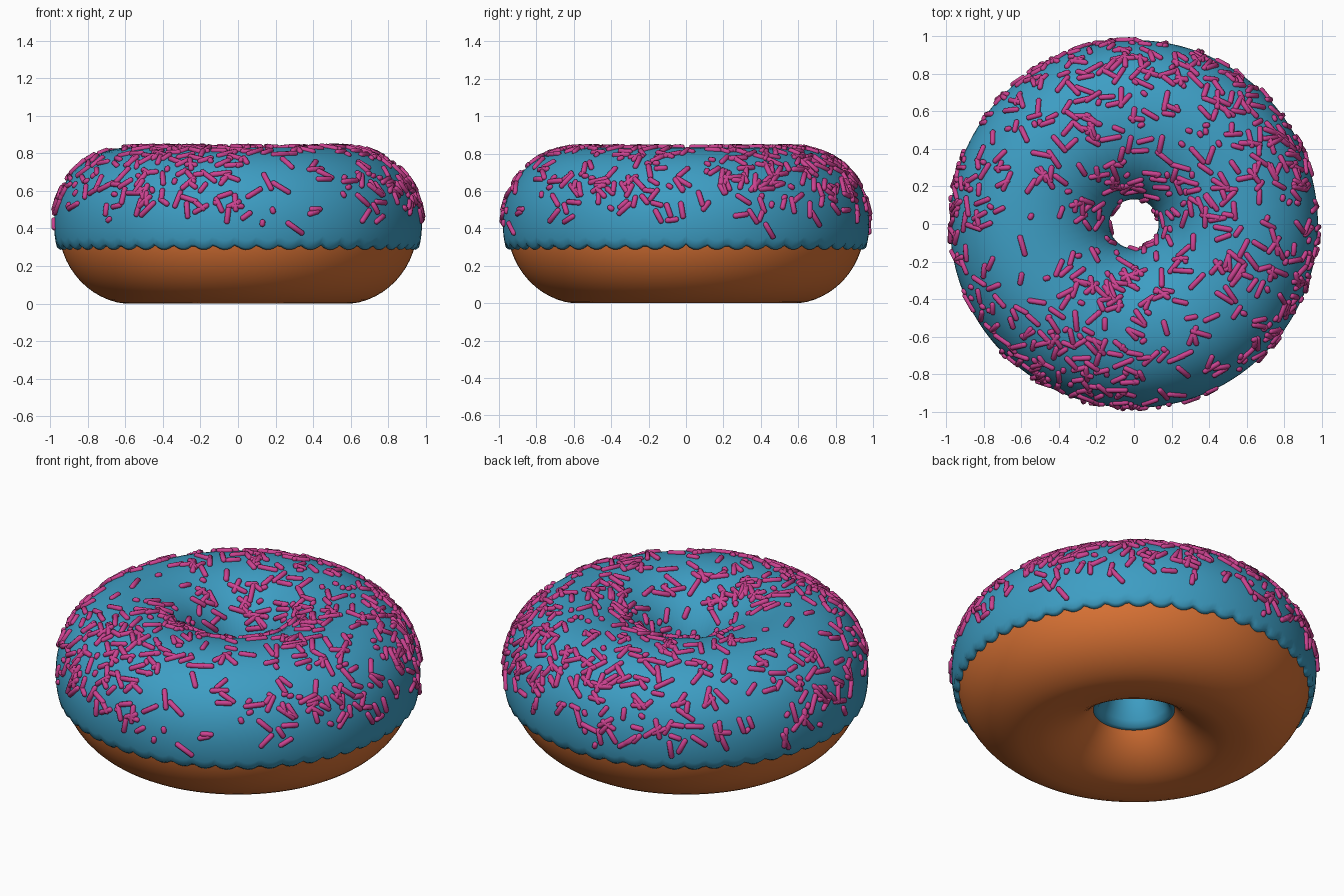
import bpy, bmesh, math, random
from mathutils import Vector

if "Cube" in bpy.data.objects:
    bpy.data.objects.remove(bpy.data.objects["Cube"])

random.seed(7)
MID_R, MID_Z = 0.555, 0.42          # centre of the ring's cross-section
ICE_A, ICE_B = 0.424, 0.412         # icing half width / half height
DOUGH_A, DOUGH_B = 0.40, 0.42       # dough half width / half height


def material(name, rgb):
    mat = bpy.data.materials.new(name)
    mat.diffuse_color = (*rgb, 1)
    mat.use_nodes = True
    mat.node_tree.nodes["Principled BSDF"].inputs["Base Color"].default_value = mat.diffuse_color
    return mat


def add_object(name, verts, faces, mat):
    mesh = bpy.data.meshes.new(name)
    mesh.from_pydata(verts, [], faces)
    bm = bmesh.new()
    bm.from_mesh(mesh)
    bmesh.ops.recalc_face_normals(bm, faces=bm.faces)
    bm.to_mesh(mesh)
    bm.free()
    mesh.materials.append(mat)
    mesh.polygons.foreach_set("use_smooth", [True] * len(mesh.polygons))
    obj = bpy.data.objects.new(name, mesh)
    bpy.context.collection.objects.link(obj)
    return obj


def oval(t, a, b):
    return MID_R + a * math.cos(t), MID_Z + b * math.sin(t)


def ice_section(t):
    """Icing cross-section, slightly squarer than an ellipse."""
    c, s = math.cos(t), math.sin(t)
    k = (abs(c) ** 2.12 + abs(s) ** 2.12) ** (-1 / 2.12)
    return oval_point(c * k, s * k)


def oval_point(c, s):
    return MID_R + ICE_A * c, MID_Z + ICE_B * s


def revolve(name, section, segments, mat):
    """Sweep a closed (possibly angle-dependent) section around z."""
    verts, faces = [], []
    for i in range(segments):
        th = 2 * math.pi * i / segments
        ring = section(th)
        verts += [(r * math.cos(th), r * math.sin(th), z) for r, z in ring]
    n = len(ring)
    for i in range(segments):
        j = (i + 1) % segments
        for k in range(n):
            m = (k + 1) % n
            faces.append((i * n + k, j * n + k, j * n + m, i * n + m))
    return add_object(name, verts, faces, mat)


# Dough ring with a slightly flattened underside
def dough_section(th):
    pts = [oval(2 * math.pi * k / 56, DOUGH_A, DOUGH_B - 0.002) for k in range(56)]
    pts = [(r, max(z, 0.006)) for r, z in pts]
    # keep the hidden upper half safely beneath the icing
    return [(r, z - 0.006 if z < MID_Z else MID_Z + (z - MID_Z) * 0.92 - 0.006) for r, z in pts]


# Icing shell with a scalloped outer edge and a plain inner edge
def icing_section(th):
    scallop = abs(math.sin(26 * th + 0.4 * math.sin(3 * th))) ** 0.7
    t0 = math.asin((0.316 - 0.03 * scallop - MID_Z) / ICE_B)
    t1 = math.pi + math.asin((MID_Z - 0.185) / ICE_B)
    n = 44
    pts = [ice_section(t0 + 0.03 + (t1 - t0 - 0.06) * k / n) for k in range(n + 1)]
    # rounded lip tucking back into the dough, then the hidden inside surface
    pts.append(oval(t1, ICE_A - 0.012, ICE_B - 0.005))
    inside = [oval(t1 + (t0 - t1) * k / 16, 0.375, 0.392) for k in range(17)]
    pts += inside
    pts.append(oval(t0, ICE_A - 0.01, ICE_B))
    return pts


revolve("dough", dough_section, 128, material("baked dough", (0.70, 0.17, 0.035)))
revolve("icing", icing_section, 312, material("blue icing", (0.047, 0.34, 0.55)))

# Sprinkles: capsules lying on the icing in random directions
bm = bmesh.new()
bmesh.ops.create_uvsphere(bm, u_segments=8, v_segments=5, radius=0.0155)
bm.verts.index_update()
unit_verts = [v.co.copy() for v in bm.verts]
unit_faces = [[v.index for v in f.verts] for f in bm.faces]
bm.free()

# thin patches: x, y, spread, strength
SPARSE = [(-0.55, -0.15, 0.22, 0.85), (0.3, -0.4, 0.2, 0.7), (0.2, 0.5, 0.15, 0.7),
          (0.5, -0.8, 0.22, 0.6), (-0.75, 0.5, 0.15, 0.7), (-0.3, 0.15, 0.12, 0.6)]


def density(x, y, r, up):
    d = min(1, max(0, up + 0.15) * 1.6) * r
    for px, py, spread, strength in SPARSE:
        d *= 1 - strength * math.exp(-((x - px) ** 2 + (y - py) ** 2) / (2 * spread ** 2))
    return d


verts, faces, count = [], [], 0
while count < 720:
    t = random.uniform(-0.1, math.pi + 0.05)
    th = random.uniform(0, 2 * math.pi)
    r, z = ice_section(t)
    if random.random() > density(r * math.cos(th), r * math.sin(th), r, math.sin(t)):
        continue
    count += 1
    out = Vector((math.cos(th), math.sin(th), 0))
    around = Vector((-math.sin(th), math.cos(th), 0))
    normal = out * math.cos(t) + Vector((0, 0, math.sin(t)))
    along = normal.cross(around)
    turn = random.uniform(0, math.pi)
    axis = around * math.cos(turn) + along * math.sin(turn)
    side = normal.cross(axis)
    half = random.choice((0.005, 0.022, 0.03, 0.034, 0.038, 0.045))
    centre = out * r + Vector((0, 0, z)) + normal * 0.003
    base = len(verts)
    for v in unit_verts:
        stretch = v.z + math.copysign(half, v.z)
        verts.append(centre + side * v.x + normal * v.y + axis * stretch)
    faces += [[base + k for k in f] for f in unit_faces]

add_object("sprinkles", verts, faces, material("pink sprinkles", (0.60, 0.055, 0.28)))
